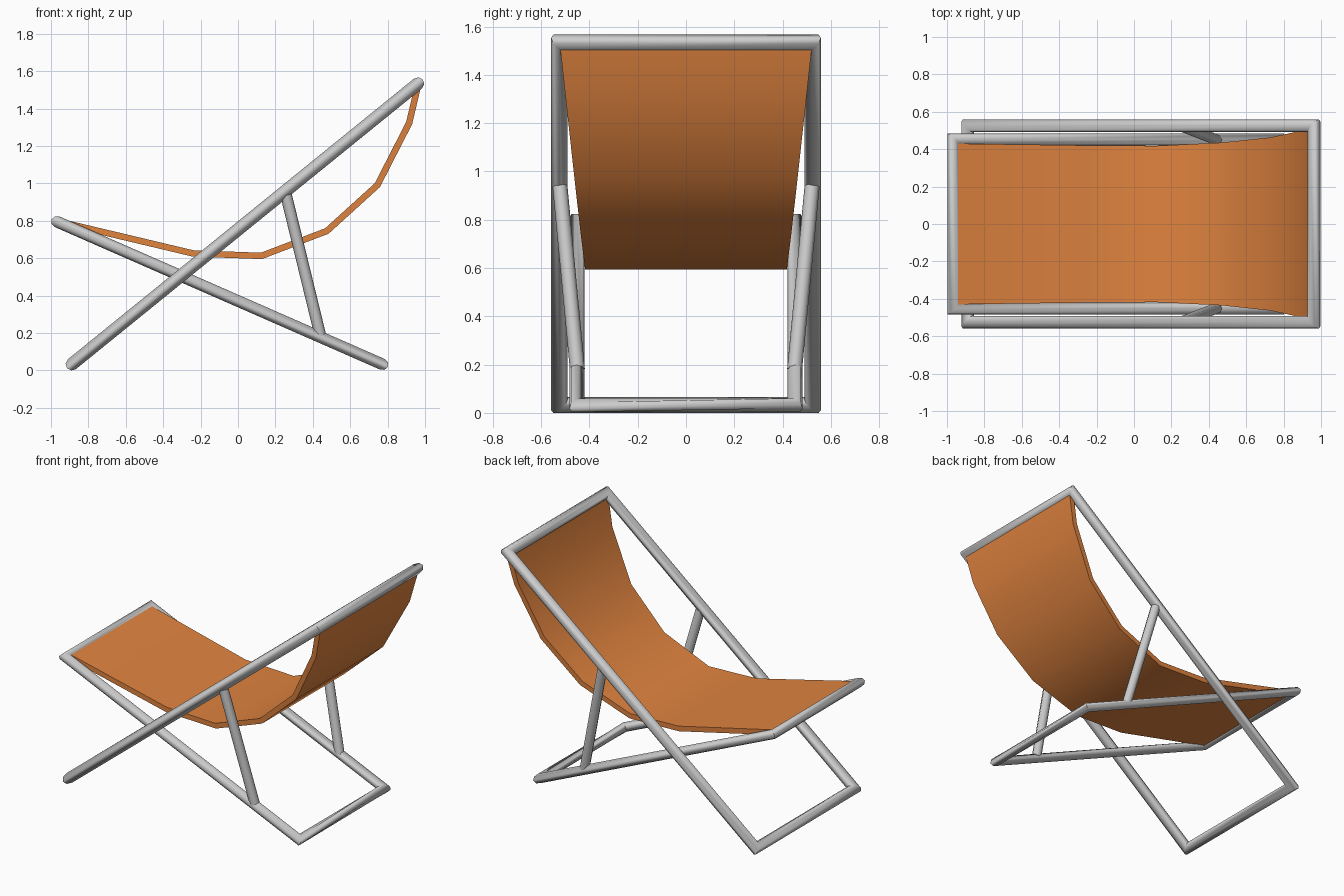
import bpy, bmesh
from math import sin, cos, tau, radians
from mathutils import Vector

if "Cube" in bpy.data.objects:
    bpy.data.objects.remove(bpy.data.objects["Cube"])

SIDES = 8


def make_object(name, verts, faces, angle=50):
    me = bpy.data.meshes.new(name)
    bm = bmesh.new()
    vs = [bm.verts.new(v) for v in verts]
    for f in faces:
        bm.faces.new([vs[i] for i in f])
    bmesh.ops.recalc_face_normals(bm, faces=bm.faces)
    bm.to_mesh(me)
    bm.free()
    ob = bpy.data.objects.new(name, me)
    bpy.context.collection.objects.link(ob)
    bpy.ops.object.select_all(action='DESELECT')
    ob.select_set(True)
    bpy.context.view_layer.objects.active = ob
    bpy.ops.object.shade_smooth_by_angle(angle=radians(angle))
    return ob


def tube_frame(name, low, high, half_width, r, twist=0):
    """Closed rectangular tube loop with mitred corners, tilted in the xz plane."""
    low, high = Vector((low[0], 0, low[1])), Vector((high[0], 0, high[1]))
    mid, half = (low + high) / 2, (high - low).length / 2
    u = (high - low).normalized()
    n = u.cross(Vector((0, 1, 0)))
    verts, faces = [], []
    for su, sy in ((-1, -1), (1, -1), (1, 1), (-1, 1)):
        for k in range(SIDES):
            c, s = r * cos(tau * k / SIDES), r * sin(tau * k / SIDES)
            verts.append(mid + u * su * (half + c)
                         + Vector((0, sy * (half_width + c), 0)) + n * s)
    for i in range(4):
        j = (i + 1) % 4
        t = twist if i == 3 else 0
        for k in range(SIDES):
            m = (k + 1) % SIDES
            faces.append((i * SIDES + k, i * SIDES + m,
                          j * SIDES + (m + t) % SIDES, j * SIDES + (k + t) % SIDES))
    return make_object(name, verts, faces)


def strut(name, a, b, r):
    a, b = Vector(a), Vector(b)
    d = (b - a).normalized()
    p = d.cross(Vector((0, 1, 0))).normalized()
    q = d.cross(p)
    verts = [e + r * (p * cos(tau * k / SIDES) + q * sin(tau * k / SIDES))
             for e in (a, b) for k in range(SIDES)]
    faces = [(k, (k + 1) % SIDES, SIDES + (k + 1) % SIDES, SIDES + k) for k in range(SIDES)]
    faces += [tuple(range(SIDES)), tuple(range(SIDES, 2 * SIDES))]
    return make_object(name, verts, faces)


# Two crossing tube frames; the foot bar of the inner one is slightly twisted
tube_frame("back_frame", (-0.888, 0.033), (0.962, 1.533), 0.525, 0.034)
tube_frame("seat_frame", (0.773, 0.032), (-0.968, 0.795), 0.452, 0.031, twist=1)

# Side struts joining the frames
for side, s in (("left", 1), ("right", -1)):
    strut(side + "_strut", (0.442, s * 0.45, 0.18), (0.257, s * 0.522, 0.938), 0.031)

# Sling fabric: x, z, half width along its length
profile = [(-0.955, 0.795, 0.43), (-0.24, 0.625, 0.42), (0.125, 0.612, 0.418),
           (0.475, 0.745, 0.435), (0.745, 0.99, 0.463), (0.915, 1.322, 0.50),
           (0.963, 1.525, 0.522)]
verts = [(x, s * w, z) for x, z, w in profile for s in (-1, 1)]
faces = [(2 * i, 2 * i + 1, 2 * i + 3, 2 * i + 2) for i in range(len(profile) - 1)]
sling = make_object("sling_fabric", verts, faces, 60)
mod = sling.modifiers.new("thickness", 'SOLIDIFY')
mod.thickness = 0.034
mod.offset = 0
mod.use_even_offset = True
bpy.ops.object.modifier_apply(modifier=mod.name)
bpy.ops.object.shade_smooth_by_angle(angle=radians(60))
mat = bpy.data.materials.new("orange_canvas")
mat.diffuse_color = (0.75, 0.23, 0.05, 1)
mat.use_nodes = True
mat.node_tree.nodes["Principled BSDF"].inputs["Base Color"].default_value = mat.diffuse_color
sling.data.materials.append(mat)
